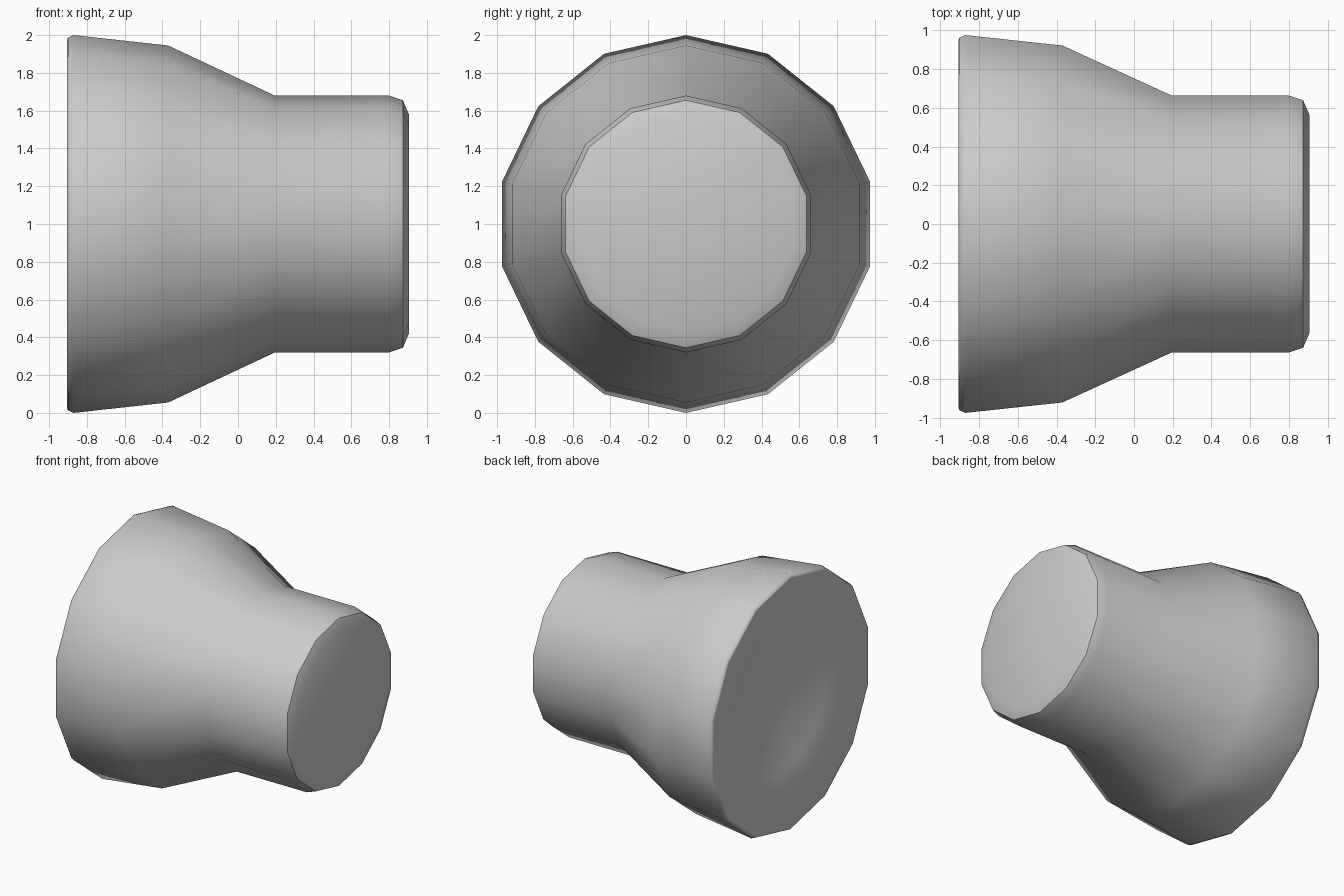
import bpy, bmesh, math

if "Cube" in bpy.data.objects:
    bpy.data.objects.remove(bpy.data.objects["Cube"])

SIDES = 14

# Profile along the x axis: (x, radius), from dished back to blunt nose
PROFILE = [
    (-0.80, 0.60), (-0.73, 0.30),           # shallow dish, inner rings
]
DISH = [(-0.73, 0.30), (-0.80, 0.60)]
OUTER = [(-0.905, 0.975), (-0.90, 0.987), (-0.87, 1.0), (-0.37, 0.945),
         (0.195, 0.68), (0.80, 0.68), (0.873, 0.655), (0.905, 0.58)]
PROFILE = DISH + OUTER


def ring(bm, x, r):
    angles = [2 * math.pi * i / SIDES for i in range(SIDES)]
    return [bm.verts.new((x, r * math.sin(a), 1 + r * math.cos(a))) for a in angles]


# Turned body
bm = bmesh.new()
rings = [ring(bm, x, r) for x, r in PROFILE]
for a, b in zip(rings, rings[1:]):
    for i in range(SIDES):
        j = (i + 1) % SIDES
        bm.faces.new((a[i], a[j], b[j], b[i]))

# Dish centre and flat nose cap
centre = bm.verts.new((-0.705, 0, 1))
for i in range(SIDES):
    bm.faces.new((centre, rings[0][(i + 1) % SIDES], rings[0][i]))
bm.faces.new(rings[-1])
bmesh.ops.recalc_face_normals(bm, faces=bm.faces[:])

mesh = bpy.data.meshes.new("stepped_body")
bm.to_mesh(mesh)
bm.free()
body = bpy.data.objects.new("stepped_body", mesh)
bpy.context.collection.objects.link(body)
bpy.context.view_layer.objects.active = body
body.select_set(True)
bpy.ops.object.shade_smooth_by_angle(angle=math.radians(45))
